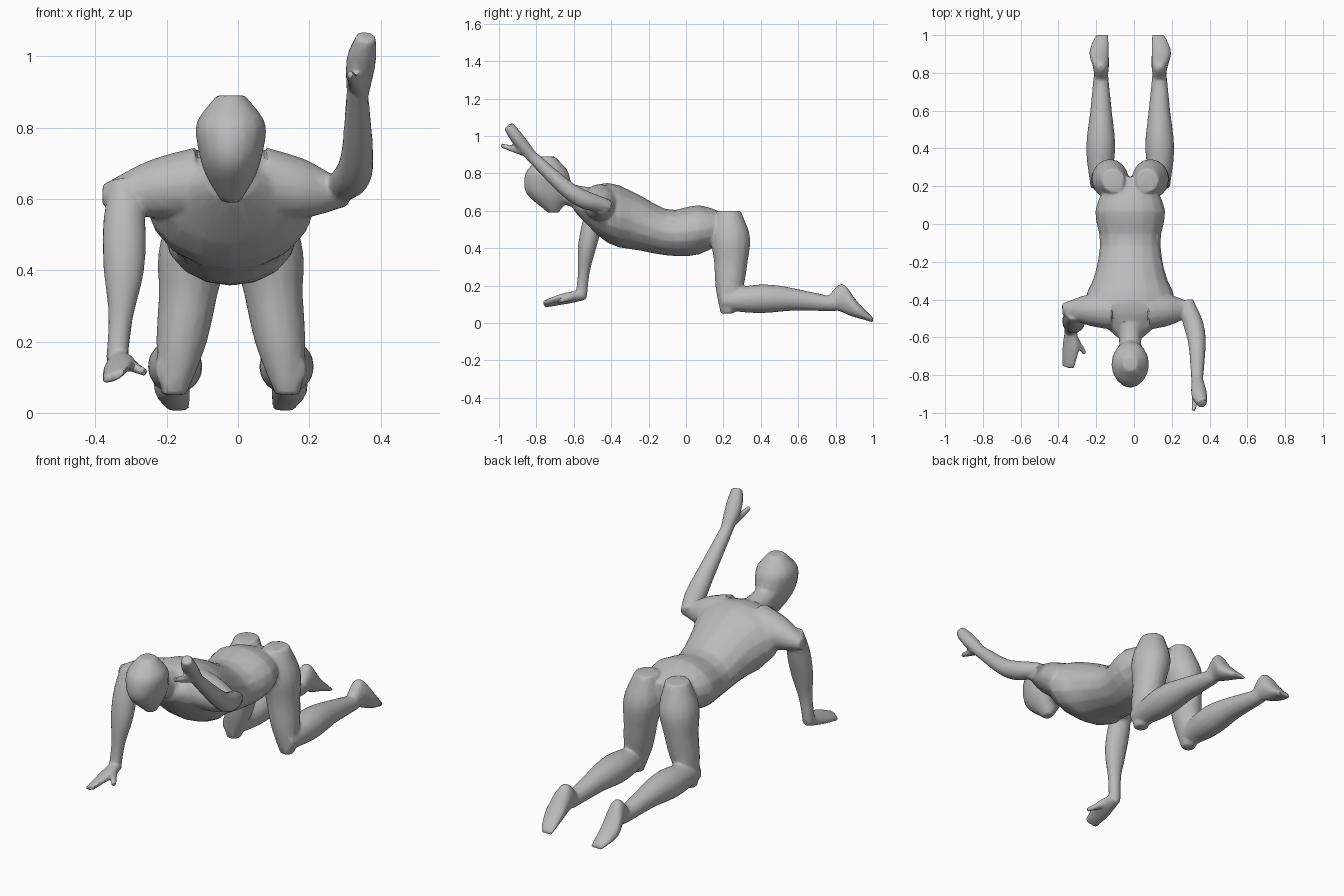
import bpy, bmesh
from math import sin, cos, tau
from mathutils import Vector

if "Cube" in bpy.data.objects:
    bpy.data.objects.remove(bpy.data.objects["Cube"])

MID = -.02       # body centre line
SIDES = 16       # corners of each cross-section
STEPS = 14       # cross-sections along each part
ALONG_X, ALONG_Y, ALONG_Z = Vector((1, 0, 0)), Vector((0, 1, 0)), Vector((0, 0, 1))
parts = []

skin = bpy.data.materials.new("plain grey")
skin.use_nodes = True
grey = (.5, .5, .5, 1)
skin.diffuse_color = grey
skin.node_tree.nodes["Principled BSDF"].inputs["Base Color"].default_value = grey


def spline(values, t):
    """Smooth curve through evenly spaced values, with t running from start to end."""
    last = len(values) - 1
    i = min(int(t * last), last - 1)
    f = t * last - i
    b, c = values[i], values[i + 1]
    a = values[i - 1] if i > 0 else b * 2 - c
    d = values[i + 2] if i + 2 <= last else c * 2 - b
    slope, next_slope = (c - a) / 2, (d - b) / 2
    rise = c - b
    bend = rise * 3 - slope * 2 - next_slope
    twist = slope + next_slope - rise * 2
    return b + slope * f + bend * f ** 2 + twist * f ** 3


def sweep(name, path, widths, depths=(1, 1), hint=ALONG_X, axis=None):
    """Closed tube along a path; depths are relative to the half widths."""
    bm = bmesh.new()
    path = [Vector(p) for p in path]
    stations = [i / STEPS for i in range(STEPS + 1)]
    centres = [spline(path, t) for t in stations]
    loops = []
    for i, t in enumerate(stations):
        forward = axis or (centres[min(i + 1, STEPS)] - centres[max(i - 1, 0)]).normalized()
        across = (hint - forward * hint.dot(forward)).normalized()
        up = forward.cross(across)
        width = spline(widths, t)
        depth = width * spline(depths, t)
        angles = [tau * k / SIDES for k in range(SIDES)]
        loops.append([bm.verts.new(centres[i] + across * width * cos(a) + up * depth * sin(a))
                      for a in angles])
    for near, far in zip(loops, loops[1:]):
        for k in range(SIDES):
            bm.faces.new((near[k - 1], near[k], far[k], far[k - 1]))
    bm.faces.new(loops[0])
    bm.faces.new(loops[-1])
    bmesh.ops.recalc_face_normals(bm, faces=bm.faces)
    mesh = bpy.data.meshes.new(name)
    bm.to_mesh(mesh)
    bm.free()
    part = bpy.data.objects.new(name, mesh)
    bpy.context.collection.objects.link(part)
    parts.append(part)


# Torso from neck to seat: belly line, back line and half widths
belly = (.6, .435, .39, .36, .37, .46)
back = (.69, .75, .69, .605, .63, .57)
girth = (.07, .235, .185, .16, .185, .1)
sweep("torso",
      [(MID, -.6 + .17 * i, (low + high) / 2) for i, (low, high) in enumerate(zip(belly, back))],
      girth,
      [(high - low) / 2 / wide for low, high, wide in zip(belly, back, girth)],
      axis=ALONG_Y)

# Neck and head
sweep("neck", [(MID, -.5, .65), (MID, -.7, .71)], (.075, .06, .06))
sweep("head", [(MID, -.71, .59), (MID, -.74, .74), (MID, -.74, .89)],
      (.025, .07, .092, .096, .04), (1.2, 1.5, 1.2, 1), axis=ALONG_Z)

# Kneeling legs and shoulders, mirrored about the centre line
for side, label in ((1, "left"), (-1, "right")):
    def mirrored(part, path, *shape, **frame):
        sweep(label + "_" + part, [(MID + side * x, y, z) for x, y, z in path], *shape, **frame)

    mirrored("thigh", [(.09, .23, .6), (.12, .24, .33), (.16, .22, .05)],
             (.06, .097, .082, .07, .035), (1.05, 1.1, 1), axis=ALONG_Z)
    mirrored("shin", [(.16, .19, .12), (.155, .5, .13), (.155, .8, .1)],
             (.05, .077, .057, .037))
    mirrored("foot", [(.155, .75, .1), (.155, .83, .135), (.165, .91, .075), (.15, 1, .015)],
             (.03, .042, .052, .035), (1.1, 1.8, .9, .4), axis=ALONG_Y)
    reach = .33 if side > 0 else .36
    mirrored("shoulder", [(.1, -.46, .645), (reach, -.45, .61)],
             (.1, .08, .03), hint=ALONG_Y, axis=ALONG_X)

# Supporting right arm with its hand tilted toward the thumb
sweep("right_arm", [(-.32, -.47, .65), (-.32, -.53, .4), (-.34, -.56, .14)],
      (.04, .06, .057, .035, .03), (1, .85, 1))
sweep("right_hand", [(-.335, -.54, .15), (-.335, -.65, .13), (-.35, -.76, .1)],
      (.028, .048, .036), (.9, .5, .35), hint=ALONG_X + ALONG_Z / 2)
sweep("right_thumb", [(-.325, -.59, .145), (-.26, -.685, .113)], (.02, .012))

# Raised left arm and hand
sweep("left_arm", [(.275, -.41, .62), (.33, -.6, .69), (.335, -.84, .905)],
      (.04, .053, .043, .03), (.9, 1))
sweep("left_hand", [(.335, -.82, .885), (.345, -.9, .985), (.36, -.95, 1.055)],
      (.03, .042, .028), (1, .85, 1))
sweep("left_thumb", [(.33, -.87, .915), (.315, -.99, .95)], (.022, .012))

# Fuse the parts into one continuous skin
bpy.ops.object.select_all(action="DESELECT")
for part in parts:
    part.select_set(True)
bpy.context.view_layer.objects.active = parts[0]
bpy.ops.object.join()
body = bpy.context.object
body.name = "body"
body.data.materials.clear()
body.data.materials.append(skin)
fuse = body.modifiers.new("fuse", "REMESH")
fuse.mode = "VOXEL"
fuse.voxel_size = .008
relax = body.modifiers.new("relax", "SMOOTH")
relax.iterations = 5
facets = body.modifiers.new("facets", "DECIMATE")
facets.ratio = .1
for name in ("fuse", "relax", "facets"):
    bpy.ops.object.modifier_apply(modifier=name)
bpy.ops.object.shade_smooth_by_angle(angle=.7)
